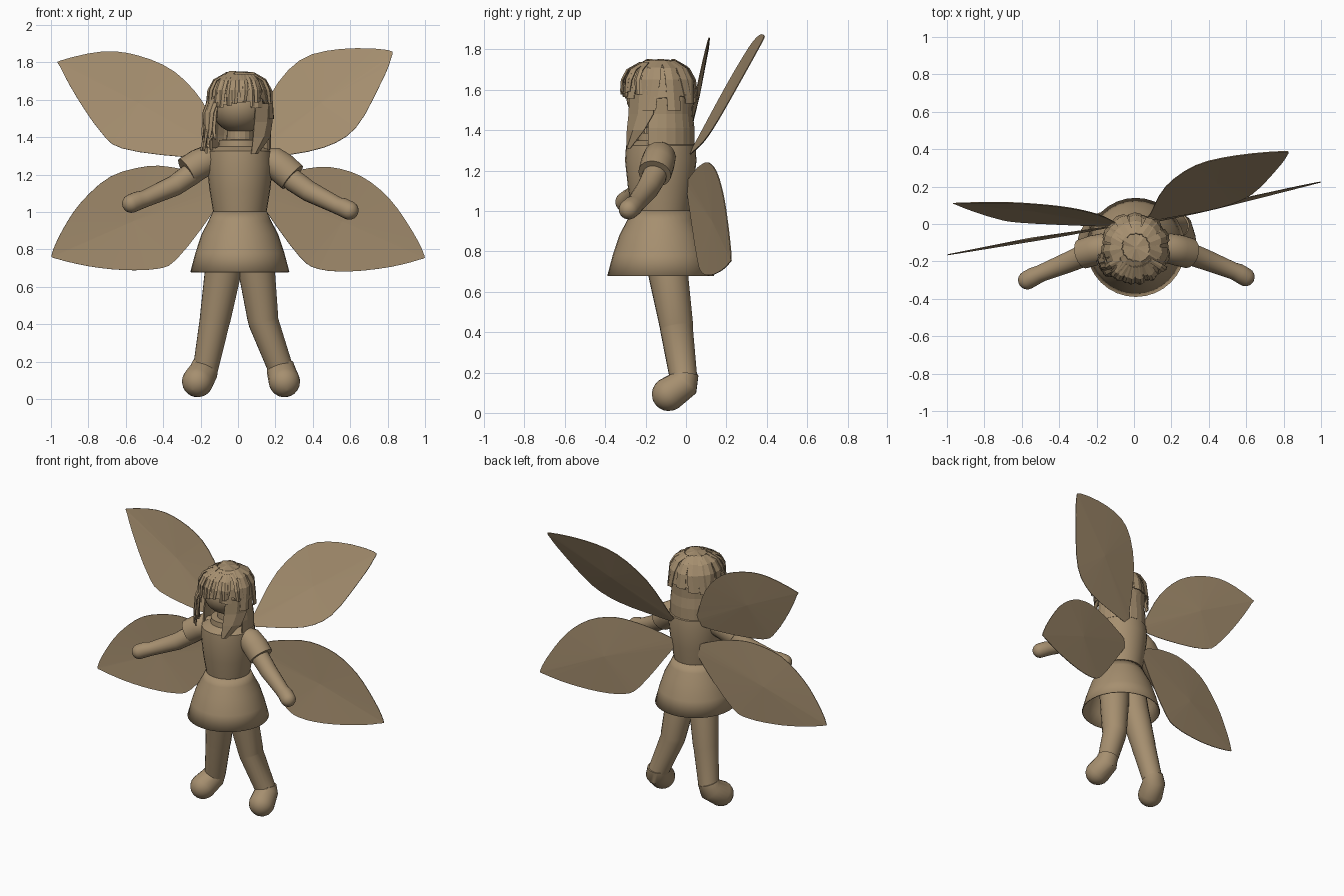
import bpy, bmesh, math, random
from mathutils import Vector

if "Cube" in bpy.data.objects:
    bpy.data.objects.remove(bpy.data.objects["Cube"])

random.seed(4)
CX, CY = 0.01, -0.125            # body axis
mat = bpy.data.materials.new("tan clay")
mat.diffuse_color = (0.38, 0.275, 0.16, 1)
mat.use_nodes = True
mat.node_tree.nodes["Principled BSDF"].inputs["Base Color"].default_value = mat.diffuse_color


def finish(bm, name, smooth=None, thick=0.0):
    bmesh.ops.remove_doubles(bm, verts=bm.verts, dist=1e-5)
    bmesh.ops.recalc_face_normals(bm, faces=bm.faces)
    me = bpy.data.meshes.new(name)
    bm.to_mesh(me)
    bm.free()
    me.materials.append(mat)
    ob = bpy.data.objects.new(name, me)
    bpy.context.collection.objects.link(ob)
    if thick:
        m = ob.modifiers.new("thickness", 'SOLIDIFY')
        m.thickness, m.offset = thick, 0
    if smooth:
        bpy.ops.object.select_all(action='DESELECT')
        ob.select_set(True)
        bpy.context.view_layer.objects.active = ob
        bpy.ops.object.shade_smooth_by_angle(angle=math.radians(smooth))
    return ob


def skin(bm, rings, closed=True):
    for a, b in zip(rings, rings[1:]):
        n = len(a)
        for i in range(n if closed else n - 1):
            j = (i + 1) % n
            bm.faces.new((a[i], a[j], b[j], b[i]))


def lathe(name, profile, n=28, cx=CX, cy=CY, cap=False, **kw):
    bm = bmesh.new()
    rings = [[bm.verts.new((cx + r * math.cos(k * math.tau / n), cy + r * math.sin(k * math.tau / n), z))
              for k in range(n)] for r, z in profile]
    skin(bm, rings)
    if cap:
        bm.faces.new(rings[0])
        bm.faces.new(rings[-1])
    return finish(bm, name, **kw)


def limb(name, pts, radii, n=20, round_end=False):
    """Tube through points; the last end may be a half ball."""
    pts = [Vector(p) for p in pts]
    radii = list(radii)
    if round_end:
        d, r, e = (pts[-1] - pts[-2]).normalized(), radii[-1], pts[-1].copy()
        for k in range(1, 6):
            t = k * math.pi / 2 / 5.2
            pts.append(e + d * r * math.sin(t))
            radii.append(r * math.cos(t))
    bm = bmesh.new()
    rings = []
    for i, (p, r) in enumerate(zip(pts, radii)):
        t = (pts[min(i + 1, len(pts) - 1)] - pts[max(i - 1, 0)]).normalized()
        u = t.cross(Vector((0.1, 1, 0))).normalized()
        v = t.cross(u)
        rings.append([bm.verts.new(p + r * (u * math.cos(a) + v * math.sin(a)))
                      for a in (k * math.tau / n for k in range(n))])
    skin(bm, rings)
    bm.faces.new(rings[0])
    bm.faces.new(rings[-1])
    return finish(bm, name, smooth=40)


def ball(name, c, r):
    bm = bmesh.new()
    bmesh.ops.create_uvsphere(bm, u_segments=24, v_segments=14, radius=1)
    for v in bm.verts:
        v.co = Vector((c[0] + v.co.x * r[0], c[1] + v.co.y * r[1], c[2] + v.co.z * r[2]))
    return finish(bm, name, smooth=40)


# Dress and neck
lathe("skirt", [(.143, 1.0), (.165, .95), (.202, .88), (.235, .78), (.262, .678)], 32, thick=.006, smooth=20)
lathe("bodice", [(.143, 1.0), (.163, 1.12), (.177, 1.25), (.172, 1.325), (.115, 1.35), (.112, 1.385),
                 (.08, 1.387)], 28, cap=True, smooth=20)
lathe("neck", [(.072, 1.36), (.068, 1.47)], 16)

# Head
ball("head", (CX, CY - .003, 1.565), (.155, .168, .145))

# Arms with sleeves, ending in rounded hands
limb("left_sleeve", [(.13, -.125, 1.285), (.185, -.13, 1.27), (.235, -.14, 1.235), (.292, -.155, 1.185)],
     (.06, .08, .084, .082))
limb("left_arm", [(.2, -.13, 1.25), (.30, -.16, 1.165), (.38, -.19, 1.11), (.53, -.25, 1.035),
                  (.56, -.262, 1.025), (.595, -.283, 1.008)],
     (.06, .06, .056, .046, .05, .05), round_end=True)
limb("right_sleeve", [(-.11, -.125, 1.285), (-.165, -.13, 1.275), (-.21, -.14, 1.255), (-.275, -.16, 1.215)],
     (.06, .08, .082, .08))
limb("right_arm", [(-.18, -.13, 1.25), (-.26, -.165, 1.195), (-.34, -.20, 1.14), (-.50, -.265, 1.07),
                   (-.535, -.28, 1.06), (-.57, -.3, 1.045)],
     (.06, .06, .056, .046, .05, .05), round_end=True)

# Legs and feet
for side, hip, knee, ankle, toe in (("left", .1, .133, .225, .248), ("right", -.08, -.122, -.172, -.216)):
    s = 1 if hip > 0 else -1
    limb(side + "_leg", [(hip - .015 * s, -.11, .85), (hip, -.087, .68), (knee, -.047, .43), (knee + .004 * s, -.046, .41),
                         (ankle, -.012, .17)], (.1, .098, .083, .081, .068))
    limb(side + "_foot", [(ankle, -.008, .19), (ankle + (toe - ankle) * .3, -.012, .145), (toe, -.085, .093)],
         (.070, .078, .084), round_end=True)


# Wings: smooth leaf outlines in x and z on a tilted plane, slightly bowed
def wing(name, outline, y0, bx, bz, z0, bow=.012):
    pts = [Vector(p) for p in outline]
    n, out = len(pts), []
    for i in range(n):
        p, q, r, s = pts[i - 1], pts[i], pts[(i + 1) % n], pts[(i + 2) % n]
        for t in (0, .33, .67):
            out.append(.5 * (2 * q + (r - p) * t + (2 * p - 5 * q + 4 * r - s) * t * t
                             + (3 * q - p - 3 * r + s) * t ** 3))
    mid = sum(out, Vector((0, 0))) / len(out)
    bm = bmesh.new()

    def put(p, d=0):
        return bm.verts.new((p.x, y0 + bx * (abs(p.x) - .1) + bz * (p.y - z0) + d, p.y))
    vs, c = [put(p) for p in out], put(mid, bow)
    for a, b in zip(vs, vs[1:] + vs[:1]):
        bm.faces.new((a, b, c))
    finish(bm, name, thick=.005)


wing("left_upper_wing", [(.09, 1.36), (.17, 1.62), (.33, 1.81), (.545, 1.87), (.80, 1.865), (.818, 1.82),
                         (.76, 1.68), (.63, 1.45), (.46, 1.345), (.2, 1.295), (.07, 1.285)], .03, .1, .51, 1.3)
wing("right_upper_wing", [(-.10, 1.39), (-.19, 1.59), (-.34, 1.75), (-.53, 1.835), (-.72, 1.858), (-.945, 1.81),
                          (-.95, 1.775), (-.86, 1.61), (-.735, 1.43), (-.62, 1.34), (-.3, 1.295), (-.08, 1.30)],
     0, .023, .2, 1.35)
wing("left_lower_wing", [(.08, 1.13), (.2, 1.19), (.33, 1.225), (.49, 1.24), (.66, 1.19), (.81, 1.07), (.93, .90),
                         (.995, .77), (.97, .745), (.81, .705), (.6, .682), (.43, .695), (.33, .76), (.16, .99)],
     .01, .25, .03, 1.1)
wing("right_lower_wing", [(-.08, 1.13), (-.2, 1.2), (-.33, 1.235), (-.48, 1.245), (-.68, 1.19), (-.84, 1.05),
                          (-.94, .90), (-.995, .775), (-.97, .75), (-.8, .71), (-.62, .69), (-.44, .695),
                          (-.33, .745), (-.14, .99)], -.01, -.165, .02, 1.1)


# Hair: azimuth 0 is the back, 180 the front
def hair_point(deg, r, z):
    a = math.radians(deg)
    return Vector((CX + r * math.sin(a), CY + r * math.cos(a), z))


# Cap with an uneven hem, lower at the sides
bm = bmesh.new()
rings = []
for r, z in ((.01, 1.748), (.075, 1.738), (.125, 1.705), (.155, 1.655), (.172, 1.56)):
    ring = []
    for k in range(18):
        c = -math.cos(math.radians(k * 20))
        j = random.uniform(-.007, .007) if r > .05 else 0
        hem = (.07 * max(0, c) ** 2 + .01 * max(0, -c) + random.uniform(-.015, .015)) if z < 1.6 else 0
        ring.append(bm.verts.new(hair_point(k * 20, r + j, z + hem + j)))
    rings.append(ring)
skin(bm, rings)
bm.faces.new(rings[0])
finish(bm, "hair_cap", thick=.008)

# Back hair, a shell open at the face
bm = bmesh.new()
skin(bm, [[bm.verts.new(hair_point(d, r, z)) for d in range(-112, 113, 16)]
          for r, z in ((.155, 1.62), (.158, 1.55), (.155, 1.48), (.163, 1.41), (.163, 1.33))], closed=False)
finish(bm, "back_hair", thick=.008)


def strand(bm, path, widths):
    """Flat ribbon along (azimuth, radius, z) points, widths in degrees."""
    skin(bm, [[bm.verts.new(hair_point(d + w * s, r + (.006 if s == 0 else 0), z)) for s in (-.5, 0, .5)]
              for (d, r, z), w in zip(path, widths)], closed=False)


# Layered broad strips round the cap, thinner ones in the fringe
bm = bmesh.new()
for d in range(0, 360, 24):
    o, f = random.uniform(-7, 7), random.uniform(-.006, .006)
    hem = 1.575 if 130 < d < 230 else 1.56 - .05 * math.sin(math.radians(d)) ** 2
    strand(bm, [(d, .07, 1.745 + f), (d + o, .135, 1.71 + f), (d + o, .17 + f, 1.65),
                (d + 2 * o, .183 + f, hem + random.uniform(-.02, .015))], (36, 27, 24, 22))
for d in range(132, 232, 9):
    o, f = random.uniform(-5, 5), random.uniform(-.008, .008)
    strand(bm, [(d, .10, 1.735), (d + o, .158 + f, 1.70), (d + o, .185 + f, 1.65),
                (d + 1.5 * o, .188 + f, 1.575 + random.uniform(-.02, .02))], (13, 11, 10, 7))
finish(bm, "fringe", thick=.005)

# Side locks: broad on the left, many thin ones on the right
bm = bmesh.new()
strand(bm, [(125, .175, 1.58), (128, .175, 1.48), (137, .18, 1.40), (154, .178, 1.31)], (52, 52, 40, 12))
finish(bm, "left_lock", thick=.006)
bm = bmesh.new()
for k in range(12):
    d = 234 - k % 4 * 7 + 5 * random.random() + k * 2
    f = random.uniform(0, .028)
    strand(bm, [(d, .175, 1.62), (d + 3, .185 + f, 1.53), (d + random.uniform(-6, 6), .192 + f, 1.44),
                (d + random.uniform(-8, 8), .195 + f, random.uniform(1.31, 1.40))], (14, 11, 9, 3))
finish(bm, "right_locks", thick=.005)
